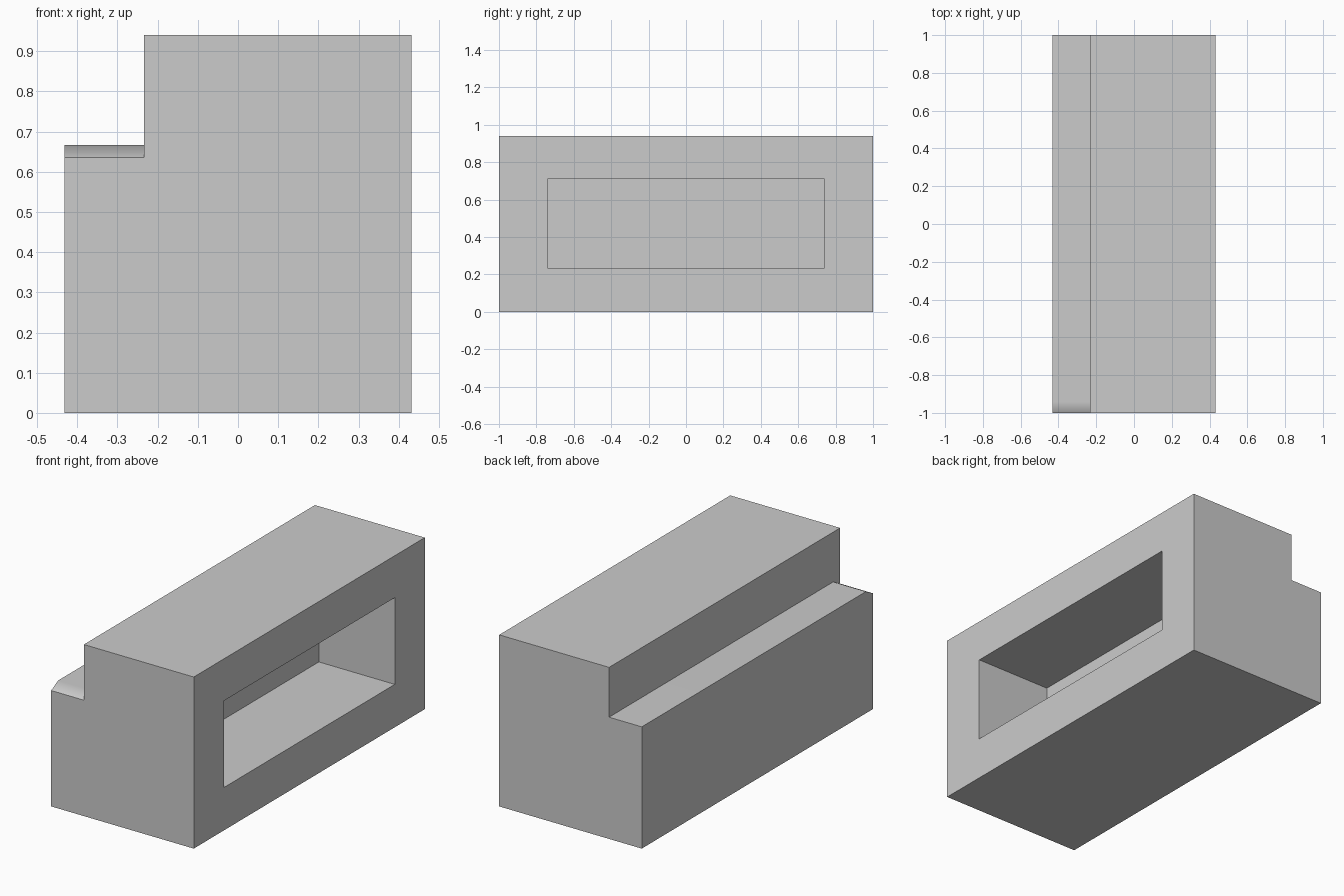
import bpy
import bmesh
import math
from mathutils import Vector

old = bpy.data.objects.get("Cube")
if old:
    bpy.data.objects.remove(old, do_unlink=True)

# Main dimensions
HALF_X, STEP_X, HALF_Y = 0.432, -0.234, 1.0
TOP, LEDGE, LEDGE_FRONT = 0.94, 0.667, 0.635
SLOPE_Y = -0.94

grey = bpy.data.materials.new("plain grey")
grey.use_nodes = True
colour = (0.6, 0.6, 0.6, 1)
grey.diffuse_color = colour
grey.node_tree.nodes["Principled BSDF"].inputs["Base Color"].default_value = colour

bm = bmesh.new()

# Stepped profile, extruded from front to back
profile = [(-HALF_X, 0), (HALF_X, 0), (HALF_X, TOP), (STEP_X, TOP),
           (STEP_X, LEDGE), (-HALF_X, LEDGE)]
front = bm.faces.new([bm.verts.new((x, -HALF_Y, z)) for x, z in profile])
grown = bmesh.ops.extrude_face_region(bm, geom=[front], use_keep_orig=True)
back_verts = [g for g in grown["geom"] if isinstance(g, bmesh.types.BMVert)]
bmesh.ops.translate(bm, verts=back_verts, vec=(0, 2 * HALF_Y, 0))
bmesh.ops.recalc_face_normals(bm, faces=bm.faces)

# Sloped lip at the front end of the ledge
ledge = next(f for f in bm.faces
             if f.normal.z > 0.9 and abs(f.calc_center_median().z - LEDGE) < 0.01)
bmesh.ops.bisect_plane(bm, geom=[ledge, *ledge.edges, *ledge.verts],
                       plane_co=(0, SLOPE_Y, 0), plane_no=(0, 1, 0))
for v in bm.verts:
    if abs(v.co.z - LEDGE) < 0.001 and v.co.y < SLOPE_Y - 0.01:
        v.co.z = LEDGE_FRONT

# Deep rectangular recess in the left side
bm.normal_update()
side = next(f for f in bm.faces if f.normal.x > 0.9 and f.calc_center_median().x > 0.4)
bmesh.ops.inset_individual(bm, faces=[side], thickness=0.2)
for v in side.verts:
    v.co.y = math.copysign(0.74, v.co.y)
    v.co.z = 0.235 if v.co.z < TOP / 2 else 0.71
pocket = bmesh.ops.extrude_discrete_faces(bm, faces=[side])["faces"][0]
bmesh.ops.translate(bm, verts=pocket.verts, vec=Vector((-0.46, 0, 0)))

bm.normal_update()
mesh = bpy.data.meshes.new("stepped_block")
bm.to_mesh(mesh)
bm.free()
mesh.materials.append(grey)
block = bpy.data.objects.new("stepped_block", mesh)
bpy.context.collection.objects.link(block)

# Soft shading on the shallow lip only
bpy.context.view_layer.objects.active = block
block.select_set(True)
bpy.ops.object.shade_smooth_by_angle(angle=math.radians(30))
weighted = block.modifiers.new("even_normals", 'WEIGHTED_NORMAL')
weighted.keep_sharp = True
